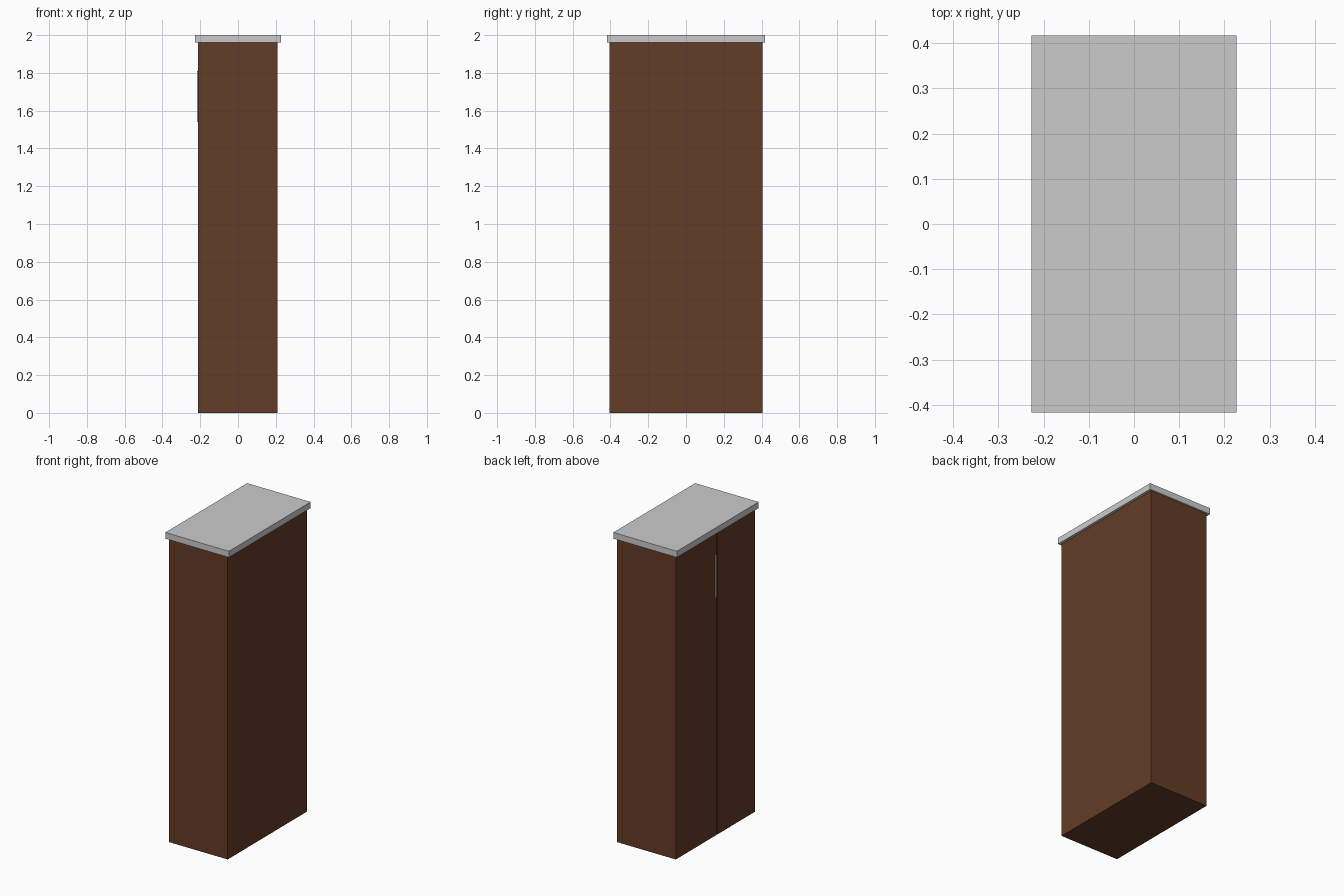
import bpy

if "Cube" in bpy.data.objects:
    bpy.data.objects.remove(bpy.data.objects["Cube"])

def material(name, rgb):
    m = bpy.data.materials.new(name)
    m.diffuse_color = (*rgb, 1)
    m.use_nodes = True
    m.node_tree.nodes["Principled BSDF"].inputs["Base Color"].default_value = m.diffuse_color
    return m

brown = material("brown_wood", (0.125, 0.045, 0.02))

def box(name, lo, hi, mat=None):
    size = [b - a for a, b in zip(lo, hi)]
    bpy.ops.mesh.primitive_cube_add(size=1, location=[(a + b) / 2 for a, b in zip(lo, hi)])
    ob = bpy.context.object
    ob.name = name
    ob.scale = size
    bpy.ops.object.transform_apply(location=False, rotation=False, scale=True)
    if mat:
        ob.data.materials.append(mat)
    return ob

# Cabinet carcass and overhanging top slab
box("carcass", (-0.192, -0.405, 0), (0.21, 0.405, 1.96), brown)
box("top_slab", (-0.227, -0.417, 1.96), (0.227, 0.417, 2.0))

# Two doors on the left side, separated by a narrow gap
seam, gap = -0.014, 0.008
box("door_front", (-0.211, -0.405, 0), (-0.192, seam - gap / 2, 1.96), brown)
box("door_back", (-0.211, seam + gap / 2, 0), (-0.192, 0.405, 1.96), brown)

# Slim upright door pull beside the gap
box("door_pull", (-0.216, -0.006, 1.54), (-0.211, 0.004, 1.81))
